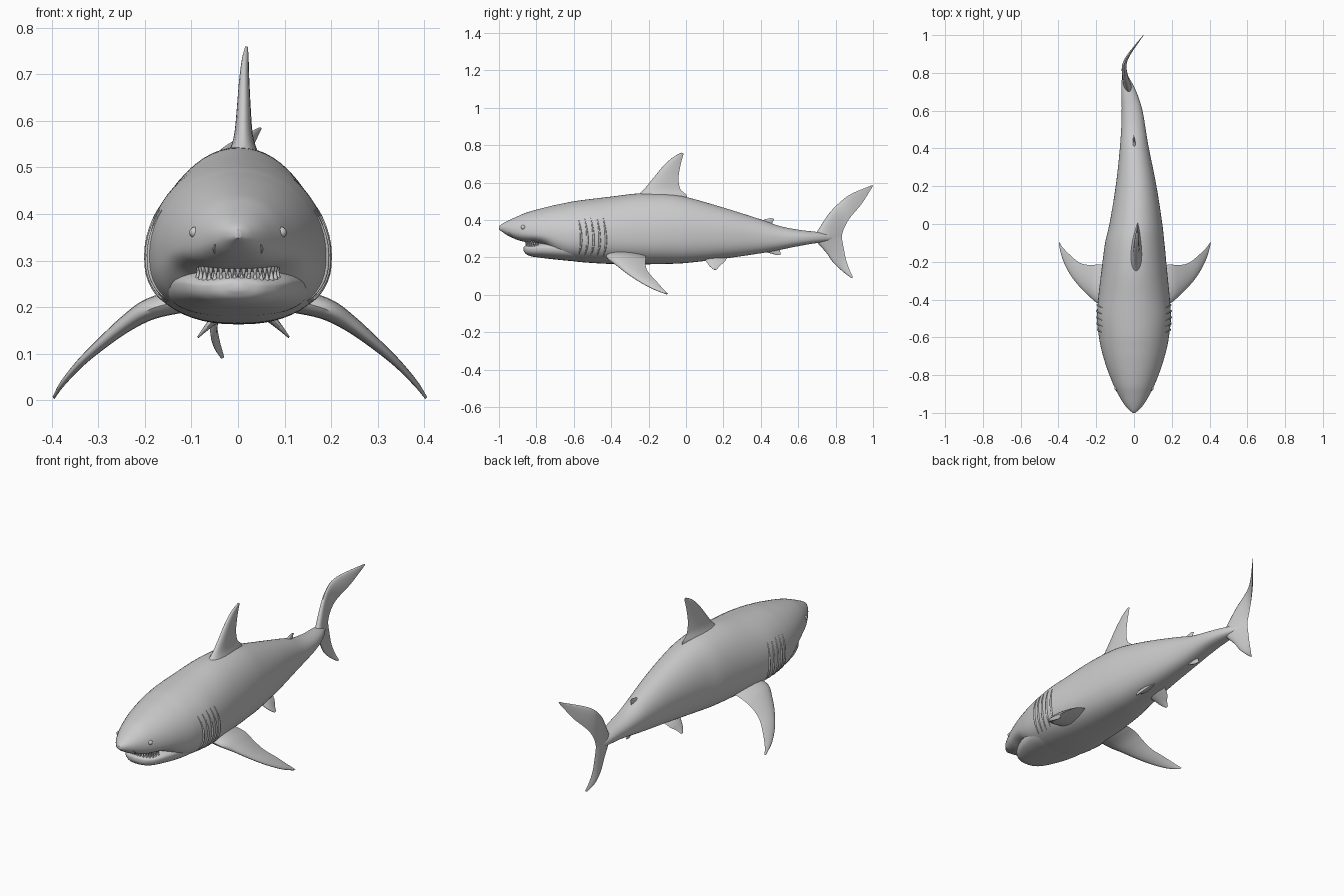
import bpy, bmesh
from math import sin, cos, pi, radians, sqrt, copysign
from mathutils import Vector, Matrix

if "Cube" in bpy.data.objects:
    bpy.data.objects.remove(bpy.data.objects["Cube"])


def lookup(table, t):
    """Smooth interpolation of rows (t, a, b, ...)."""
    t = min(max(t, table[0][0]), table[-1][0])
    n = len(table)
    i = max(k for k in range(n - 1) if table[k][0] <= t)
    h = table[i + 1][0] - table[i][0]
    u = (t - table[i][0]) / h

    def slope(k, c):
        a, b = table[max(k - 1, 0)], table[min(k + 1, n - 1)]
        return (b[c] - a[c]) / (b[0] - a[0])

    out = []
    for c in range(1, len(table[0])):
        p, q = table[i][c], table[i + 1][c]
        out.append(p * (2*u**3 - 3*u**2 + 1) + q * (3*u**2 - 2*u**3)
                   + h * slope(i, c) * (u**3 - 2*u**2 + u)
                   + h * slope(i + 1, c) * (u**3 - u**2))
    return out


# sideways swimming bend of the spine: y, x
SWAY = [(-1, 0), (-.4, 0), (-.1, .004), (0, .01), (.2, .011), (.4, .002), (.6, -.01),
        (.7, -.027), (.8, -.05), (.85, -.05), (.9, -.025), (1, .05)]
# y, half width, top, widest height, bottom
BODY = [(-1, .006, .366, .356, .348), (-.985, .026, .378, .357, .338), (-.95, .055, .397, .352, .315),
        (-.9, .085, .42, .342, .293), (-.86, .105, .437, .336, .283), (-.8, .13, .455, .33, .277),
        (-.75, .148, .468, .325, .258), (-.7, .163, .48, .32, .217), (-.65, .176, .49, .315, .19),
        (-.6, .185, .5, .313, .179), (-.5, .196, .513, .312, .17), (-.4, .19, .525, .312, .165),
        (-.25, .174, .542, .317, .163), (-.1, .157, .54, .325, .165), (0, .14, .523, .328, .17),
        (.2, .108, .466, .325, .193), (.4, .077, .403, .312, .222), (.5, .065, .368, .306, .24),
        (.6, .055, .348, .304, .26), (.7, .04, .336, .306, .277), (.76, .024, .328, .306, .286),
        (.8, .008, .315, .306, .297)]
JAW = [(-.868, .015, .256, .245, .236), (-.86, .045, .262, .245, .222), (-.845, .067, .266, .245, .212),
       (-.82, .09, .27, .246, .204), (-.77, .117, .284, .25, .197), (-.7, .14, .29, .25, .189),
       (-.6, .155, .29, .25, .18), (-.5, .14, .28, .25, .18)]


def surface(table, y, a):
    """Point on a lofted tube at position y and angle a."""
    w, top, mid, bot = lookup(table, y)
    c, s = cos(a), sin(a)
    e = 1 if s >= 0 else .8
    x = w * copysign(abs(c) ** e, c)
    z = mid + (top - mid) * s if s >= 0 else mid - (mid - bot) * abs(s) ** e
    return Vector((x, y, z))


def finish(name, bm, smooth_angle=50):
    bmesh.ops.recalc_face_normals(bm, faces=bm.faces)
    me = bpy.data.meshes.new(name)
    bm.to_mesh(me)
    bm.free()
    me.shade_smooth()
    me.set_sharp_from_angle(angle=radians(smooth_angle))
    ob = bpy.data.objects.new(name, me)
    bpy.context.collection.objects.link(ob)
    return ob


def loft(name, rings):
    bm = bmesh.new()
    vs = [[bm.verts.new((p.x + lookup(SWAY, p.y)[0], p.y, p.z)) for p in r] for r in rings]
    n = len(rings[0])
    for a, b in zip(vs, vs[1:]):
        for i in range(n):
            j = (i + 1) % n
            bm.faces.new((a[i], a[j], b[j], b[i]))
    bm.faces.new(vs[0])
    bm.faces.new(vs[-1])
    return finish(name, bm)


def tube_body(name, table, count, segs=56):
    y0, y1 = table[0][0], table[-1][0]
    ys = [y0 + (y1 - y0) * (i / count) ** 1.5 for i in range(count + 1)]
    loft(name, [[surface(table, y, 2 * pi * k / segs) for k in range(segs)] for y in ys])


def fin(name, rows, normal, m=10, sub=5):
    """rows: leading xyz, trailing xyz, half thickness."""
    table = [(i, *r) for i, r in enumerate(rows)]
    rings = []
    for k in range((len(rows) - 1) * sub + 1):
        v = lookup(table, k / sub)
        le, te, th = Vector(v[:3]), Vector(v[3:6]), max(v[6], .001)
        ring = []
        for j in range(2 * m):
            t = (1 - cos(pi * j / m)) / 2
            side = 1 if j <= m else -1
            thick = th * 2.6 * sqrt(t) * (1 - t)
            ring.append(le.lerp(te, t) + normal * (side * thick))
        rings.append(ring)
    loft(name, rings)


def ridge(name, pts, r):
    cu = bpy.data.curves.new(name, 'CURVE')
    cu.dimensions = '3D'
    cu.bevel_depth = r
    cu.bevel_resolution = 2
    cu.use_fill_caps = True
    sp = cu.splines.new('POLY')
    sp.points.add(len(pts) - 1)
    for i, (q, p) in enumerate(zip(sp.points, pts)):
        q.co = (*p, 1)
        q.radius = .15 + .85 * sin(pi * i / (len(pts) - 1))
    bpy.context.collection.objects.link(bpy.data.objects.new(name, cu))


# body and lower jaw
tube_body("body", BODY, 100)
tube_body("lower_jaw", JAW, 30)

# upright fins: leading y z, trailing y z, half thickness
UPRIGHT = {
    "dorsal_fin": (.009, [(-.3, .5, 0, .49, .05), (-.25, .54, .005, .53, .03), (-.215, .575, -.03, .565, .02),
                          (-.17, .63, -.04, .62, .015), (-.12, .69, -.032, .68, .011),
                          (-.07, .735, -.02, .73, .007), (-.025, .76, -.012, .755, .003)]),
    "second_dorsal_fin": (0, [(.37, .385, .46, .37, .01), (.42, .402, .465, .392, .006),
                              (.452, .411, .472, .405, .002)]),
    "anal_fin": (0, [(.4, .238, .5, .245, .01), (.45, .222, .505, .226, .005), (.485, .212, .51, .215, .002)]),
    "tail_fin": (0, [(.883, .09, .893, .093, .002), (.835, .127, .873, .137, .006), (.785, .175, .855, .19, .01),
                     (.75, .225, .843, .25, .014), (.70, .282, .834, .3, .02), (.69, .31, .834, .32, .022),
                     (.71, .352, .845, .355, .018), (.765, .435, .87, .402, .014), (.82, .492, .90, .44, .011),
                     (.885, .54, .942, .49, .008), (.995, .586, 1, .582, .002)]),
}
for name, (x, rows) in UPRIGHT.items():
    fin(name, [(x, a, b, x, c, d, t) for a, b, c, d, t in rows], Vector((1, 0, 0)))

# paired fins: x, z, leading y, trailing y, half thickness
PAIRED = {
    "pectoral_fin": [(.12, .215, -.43, -.22, .03), (.19, .195, -.42, -.215, .024), (.24, .165, -.38, -.217, .018),
                     (.29, .125, -.33, -.205, .013), (.34, .08, -.265, -.165, .009),
                     (.38, .035, -.185, -.125, .006), (.4, .005, -.11, -.095, .003)],
    "pelvic_fin": [(.03, .2, .09, .22, .014), (.06, .175, .11, .205, .01), (.08, .155, .125, .18, .006),
                   (.098, .135, .148, .165, .002)],
}
for label, s in (("left", -1), ("right", 1)):
    for name, rows in PAIRED.items():
        fin(f"{label}_{name}", [(s * x, a, z, s * x, b, z, t) for x, z, a, b, t in rows],
            Vector((.6 * s, 0, .8)))

    # gill folds
    for g in range(5):
        pts = [surface(BODY, -.575 + .033 * g + .015 * sin(pi * k / 12), radians(-42 + 6 * k)) for k in range(13)]
        ridge(f"{label}_gill_{g + 1}", [(s * p.x, p.y, p.z) for p in pts], .006)

    # nostril
    pts = [surface(BODY, -.955 + .004 * k, radians(-22 - 4 * k)) for k in range(7)]
    ridge(f"{label}_nostril", [(s * p.x, p.y, p.z) for p in pts], .003)

    # eye
    p = surface(BODY, -.87, radians(14))
    bm = bmesh.new()
    bmesh.ops.create_uvsphere(bm, u_segments=20, v_segments=12, radius=.012,
                              matrix=Matrix.Translation((s * (p.x - .005), p.y, p.z)))
    finish(f"{label}_eye", bm)

# two rows of teeth
for name, z, flip, count in (("upper_teeth", .273, pi, 19), ("lower_teeth", .267, 0, 16)):
    bm = bmesh.new()
    for k in range(count):
        t = radians(-72 + 144 * k / (count - 1))
        pos = Vector((.09 * sin(t), -.765 - .09 * cos(t), z + .012 * (1 - cos(t))))
        bmesh.ops.create_cone(bm, cap_ends=True, segments=8, radius1=.006, radius2=.0005, depth=.028,
                              matrix=Matrix.Translation(pos) @ Matrix.Rotation(flip, 4, 'X'))
    finish(name, bm)
